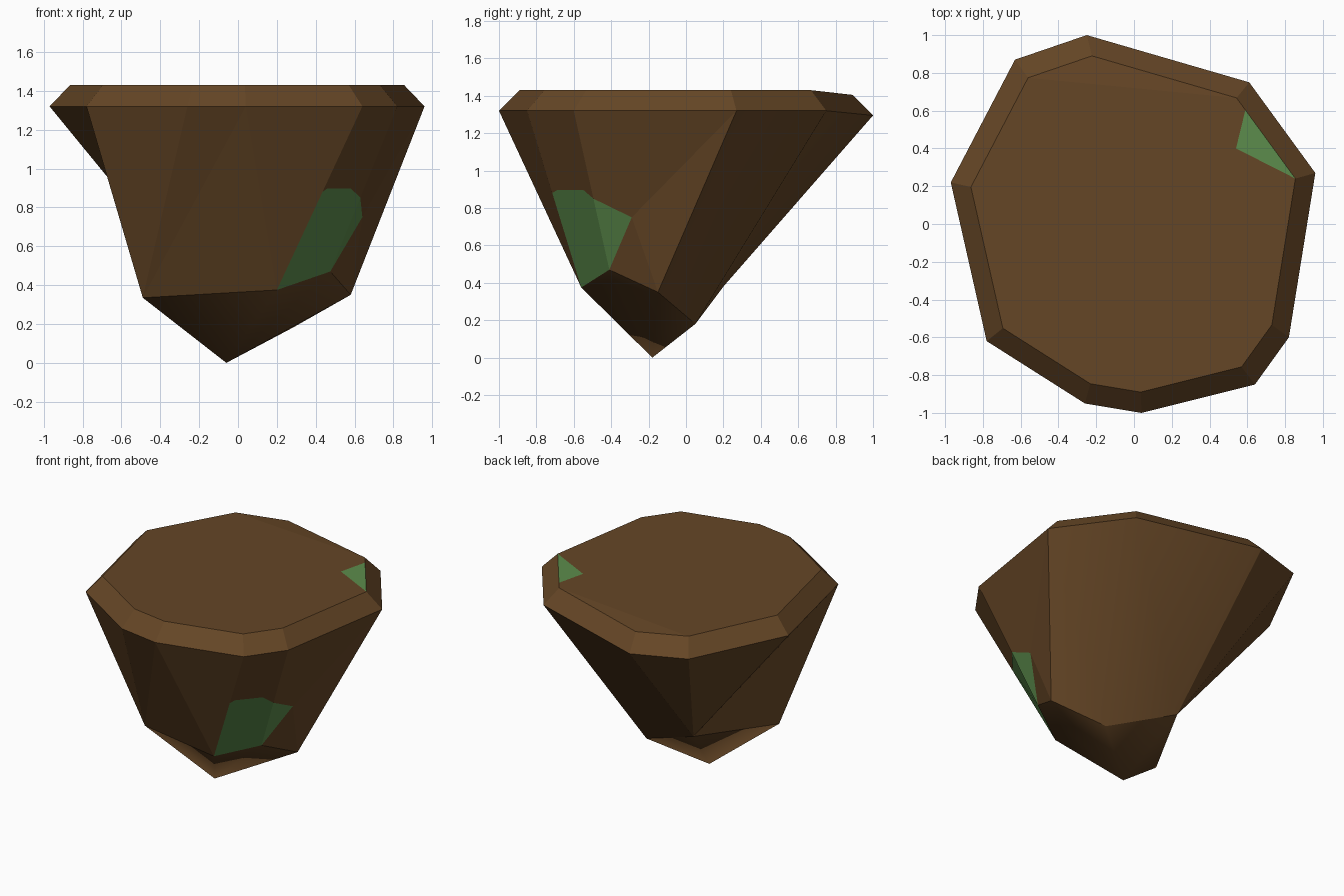
import bpy, bmesh
from mathutils import Vector

if "Cube" in bpy.data.objects:
    bpy.data.objects.remove(bpy.data.objects["Cube"])


def material(name, rgb):
    m = bpy.data.materials.new(name)
    m.diffuse_color = (*rgb, 1)
    m.use_nodes = True
    m.node_tree.nodes["Principled BSDF"].inputs["Base Color"].default_value = m.diffuse_color
    return m


bm = bmesh.new()


def vert(x, y, z):
    return bm.verts.new((x, y, z))


def face(*vs, green=False):
    f = bm.faces.new(vs)
    f.material_index = int(green)
    return f


# Wide ten-sided rim, and the smaller bevelled top ring above it
OUTLINE = [(-.25, 1), (.61, .75), (.96, .27), (.82, -.60), (.64, -.85),
           (.04, -1), (-.26, -.95), (-.78, -.62), (-.97, .22), (-.63, .87)]
DROP = {0: .025, 9: .012}          # back corner sags a little
P = [vert(x, y, 1.32 - DROP.get(i, 0)) for i, (x, y) in enumerate(OUTLINE)]
T = [vert(x * .89, y * .89, 1.43 - DROP.get(i, 0)) for i, (x, y) in enumerate(OUTLINE)]
for i in range(10):
    j = (i + 1) % 10
    face(P[j], P[i], T[i], T[j])

# Top with a green triangle beside the right rim
s = vert(*T[1].co.lerp(T[2].co, .15))
t = vert(.54, .40, 1.43)
for f in list(T[1].link_faces):    # rim face shares the new point
    if T[2] in f.verts:
        bm.faces.remove(f)
face(P[2], P[1], T[1], s, T[2])
face(s, t, T[2], green=True)
face(T[0], T[9], T[1])
face(T[1], T[9], T[8], T[7], T[6], T[5], T[4], T[3], T[2], t, s)

# Irregular lower ring and tip
A = vert(-.49, -.36, .335)
B = vert(.20, -.56, .375)
C = vert(.475, -.41, .47)
D = vert(.58, -.15, .35)
E = vert(.28, .05, .18)
G = vert(-.20, .20, .38)
tip = vert(-.06, -.18, 0)
ring = [A, B, C, D, E, G]
smooth = [face(a, tip, b) for a, b in zip(ring, ring[1:] + ring[:1])]

# Back and left sides
smooth += [face(P[2], D, E, P[1]), face(P[1], E, G, P[0])]
face(P[0], G, P[9])
face(P[9], G, P[8])
face(P[8], G, P[7])
face(P[7], G, A)

# Front sides
face(P[7], A, P[6])
face(P[6], A, P[5])
face(P[5], A, B)


# Green patch low on the front right corner
def on_edge(a, b, z):
    return vert(*a.co.lerp(b.co, (a.co.z - z) / (a.co.z - b.co.z)))


L = on_edge(P[4], B, .88)
M = on_edge(P[3], C, .85)
K = vert(*(L.co.lerp(M.co, .75) + Vector((0, 0, .04))))
K2 = vert(*(L.co.lerp(M.co, .12) + Vector((0, 0, .02))))
N = vert(.64, -.29, .75)
face(P[5], B, L, P[4])
face(B, C, M, K, K2, L, green=True)
face(P[4], L, K2, K, M, P[3])
face(C, N, M, green=True)
face(P[3], M, N, P[2])
face(N, D, P[2])
face(C, D, N)

bmesh.ops.recalc_face_normals(bm, faces=bm.faces[:])
for f in smooth:
    f.smooth = True
for e in bm.edges:                 # keep the ring and side corners crisp
    if e.verts[0] in ring and e.verts[1] in ring:
        e.smooth = False
    if not all(f.smooth for f in e.link_faces):
        e.smooth = False

mesh = bpy.data.meshes.new("floating_rock")
bm.to_mesh(mesh)
bm.free()
mesh.materials.append(material("earth brown", (.130, .061, .019)))
mesh.materials.append(material("moss green", (.107, .262, .072)))
rock = bpy.data.objects.new("floating_rock", mesh)
bpy.context.collection.objects.link(rock)
